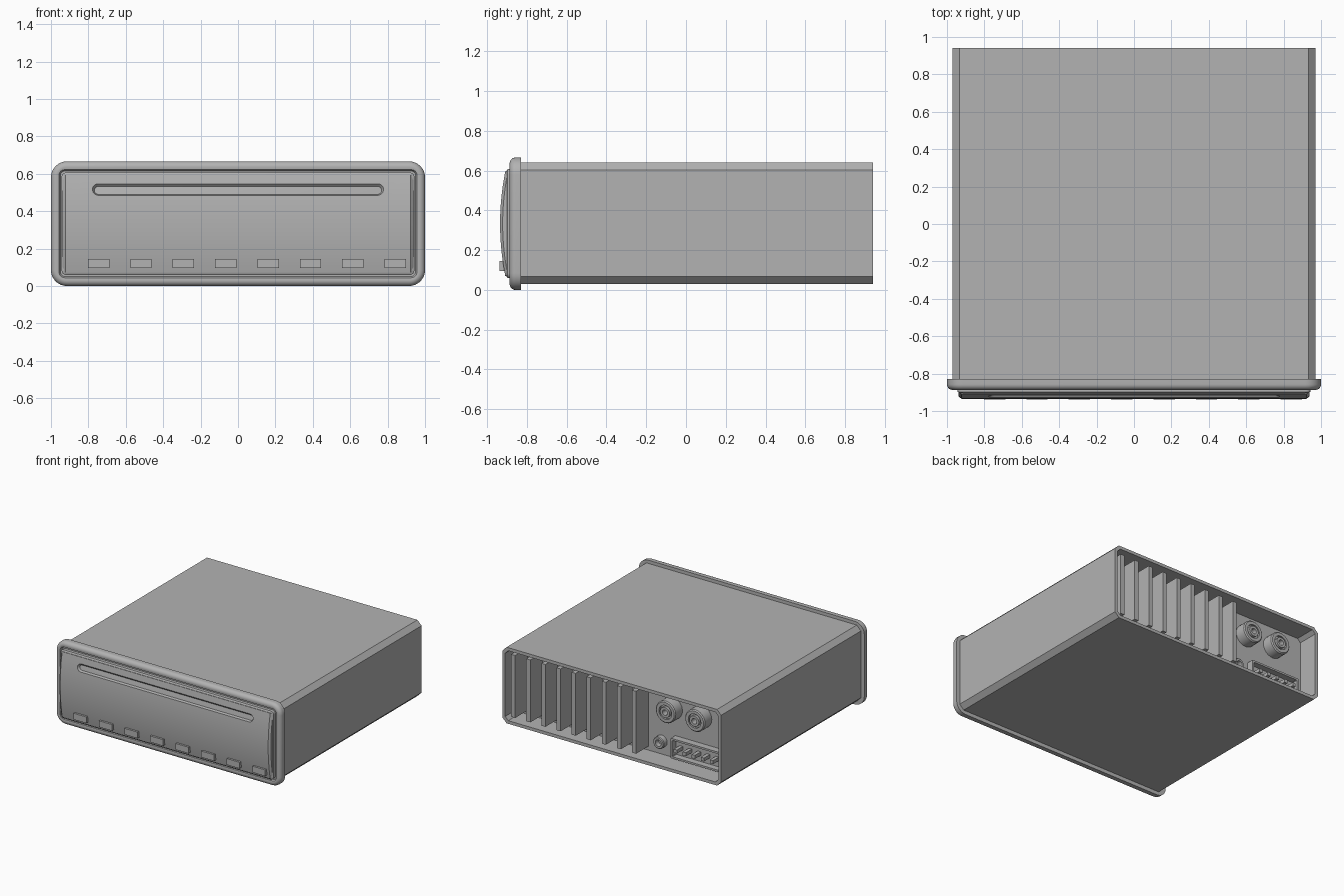
import bpy, bmesh, math

if "Cube" in bpy.data.objects:
    bpy.data.objects.remove(bpy.data.objects["Cube"])

grey = bpy.data.materials.new("mid_grey")
grey.diffuse_color = (0.45, 0.45, 0.45, 1)
grey.use_nodes = True
grey.node_tree.nodes["Principled BSDF"].inputs["Base Color"].default_value = grey.diffuse_color
ZC = 0.333


def finish(name, bm, smooth=False):
    bmesh.ops.recalc_face_normals(bm, faces=bm.faces)
    me = bpy.data.meshes.new(name)
    bm.to_mesh(me)
    bm.free()
    ob = bpy.data.objects.new(name, me)
    bpy.context.collection.objects.link(ob)
    me.materials.append(grey)
    if smooth:
        shade(ob)
    return ob


def shade(ob):
    bpy.ops.object.select_all(action='DESELECT')
    ob.select_set(True)
    bpy.context.view_layer.objects.active = ob
    bpy.ops.object.shade_smooth_by_angle(angle=math.radians(35))


def loft(name, rings, smooth=False, cap_first=True, cap_last=True):
    """Skin a list of equally long point rings."""
    bm = bmesh.new()
    vs = [[bm.verts.new(p) for p in r] for r in rings]
    n = len(rings[0])
    for a, b in zip(vs, vs[1:]):
        for i in range(n):
            j = (i + 1) % n
            bm.faces.new((a[i], a[j], b[j], b[i]))
    if cap_first:
        bm.faces.new(vs[0])
    if cap_last:
        bm.faces.new(vs[-1])
    return finish(name, bm, smooth)


def rect(w, h, r, y, seg=1, x=0, z=ZC):
    """Rounded rectangle ring (half sizes w, h); seg=1 gives chamfers."""
    pts = []
    for k, (sx, sz) in enumerate(((1, 1), (-1, 1), (-1, -1), (1, -1))):
        for i in range(seg + 1):
            a = math.pi / 2 * (k + i / seg)
            pts.append((x + sx * (w - r) + r * math.cos(a), y,
                        z + sz * (h - r) + r * math.sin(a)))
    return pts


def circle(r, y, x, z, n=24):
    return [(x + r * math.cos(2 * math.pi * i / n), y,
             z + r * math.sin(2 * math.pi * i / n)) for i in range(n)]


def lathe(name, x, z, steps):
    return loft(name, [circle(r, y, x, z) for r, y in steps], True)


def box(name, x0, x1, y0, y1, z0, z1):
    return loft(name, [[(x0, y, z0), (x1, y, z0), (x1, y, z1), (x0, y, z1)]
                       for y in (y0, y1)])


# Chamfered case with a recessed back panel
BACK, PANEL = 0.94, 0.77
loft("case", [rect(0.97, 0.305, 0.037, -0.84, z=0.335),
              rect(0.97, 0.305, 0.037, BACK, z=0.335),
              rect(0.945, 0.28, 0.027, BACK, z=0.335),
              rect(0.945, 0.28, 0.027, PANEL, z=0.335)])

# Rounded front bezel with a shallow groove around the faceplate
rings = [rect(1, 0.333, 0.085, -0.83, 8)]
for i in range(7):
    a = math.pi / 2 * i / 6
    d = 0.03 * (1 - math.cos(a))
    rings.append(rect(1 - d, 0.333 - d, 0.085 - d, -0.857 - 0.03 * math.sin(a), 8))
rings += [rect(0.957, 0.289, 0.03, -0.885, 8), rect(0.95, 0.282, 0.025, -0.872, 8)]
loft("bezel", rings, True)

# Faceplate base
loft("faceplate_base", [rect(0.943, 0.274, 0.025, -0.865, 6),
                        rect(0.943, 0.274, 0.025, -0.897, 6),
                        rect(0.93, 0.262, 0.018, -0.905, 6)], True)


# Bowed faceplate, extruded sideways with bevelled ends
def bow(x, half, front):
    pts = []
    for i in range(17):
        t = -1 + i / 8
        pts.append((x, front + 0.026 * t * t, ZC + half * t))
    return pts + [(x, -0.88, ZC + half), (x, -0.88, ZC - half)]


face = loft("faceplate", [bow(-0.937, 0.258, -0.922), bow(-0.922, 0.262, -0.935),
                          bow(0.922, 0.262, -0.935), bow(0.937, 0.258, -0.922)])

# Tapered disc slot cut into the faceplate
cutter = loft("slot_cutter", [rect(0.785, 0.040, 0.0399, -0.96, 8, z=0.52),
                              rect(0.78, 0.035, 0.0349, -0.925, 8, z=0.52),
                              rect(0.76, 0.013, 0.0129, -0.893, 8, z=0.506)])
cutter.hide_render = True
cutter.hide_viewport = True
mod = face.modifiers.new("slot", 'BOOLEAN')
mod.operation = 'DIFFERENCE'
mod.solver = 'EXACT'
mod.object = cutter
shade(face)

# Row of front buttons
for i in range(8):
    x = -0.745 + 0.2265 * i
    box(f"button_{i + 1}", x - 0.057, x + 0.057, -0.938, -0.90, 0.095, 0.145)

# Heat sink fins on the back
for i in range(9):
    x = 0.885 - 0.134 * i
    box(f"heat_sink_fin_{i + 1}", x - 0.018, x + 0.018, PANEL - 0.005, 0.925, 0.085, 0.585)

# Two round sockets, each with a ring and hollow centre
for i, x in enumerate((-0.42, -0.68)):
    lathe(f"round_socket_{i + 1}", x, 0.45,
          [(0.088, PANEL - 0.005), (0.088, 0.855), (0.080, 0.863), (0.056, 0.863),
           (0.056, 0.845), (0.042, 0.845), (0.042, 0.868), (0.022, 0.868), (0.022, 0.80)])

# Small aerial jack
lathe("small_jack", -0.325, 0.16,
      [(0.048, PANEL - 0.005), (0.048, 0.81), (0.042, 0.816),
       (0.026, 0.816), (0.026, 0.775)])

# Hollow connector block with pins
loft("connector_block", [rect(0.22, 0.08, 0.004, y, x=-0.66, z=0.155) if k == 0 else
                         rect(0.205, 0.065, 0.004, y, x=-0.66, z=0.155)
                         for k, y in ((0, PANEL - 0.005), (0, 0.825), (1, 0.825), (1, 0.775))])
for i in range(5):
    x = -0.50 - 0.08 * i
    box(f"connector_pin_{i + 1}", x - 0.014, x + 0.014, 0.77, 0.85, 0.14, 0.168)
